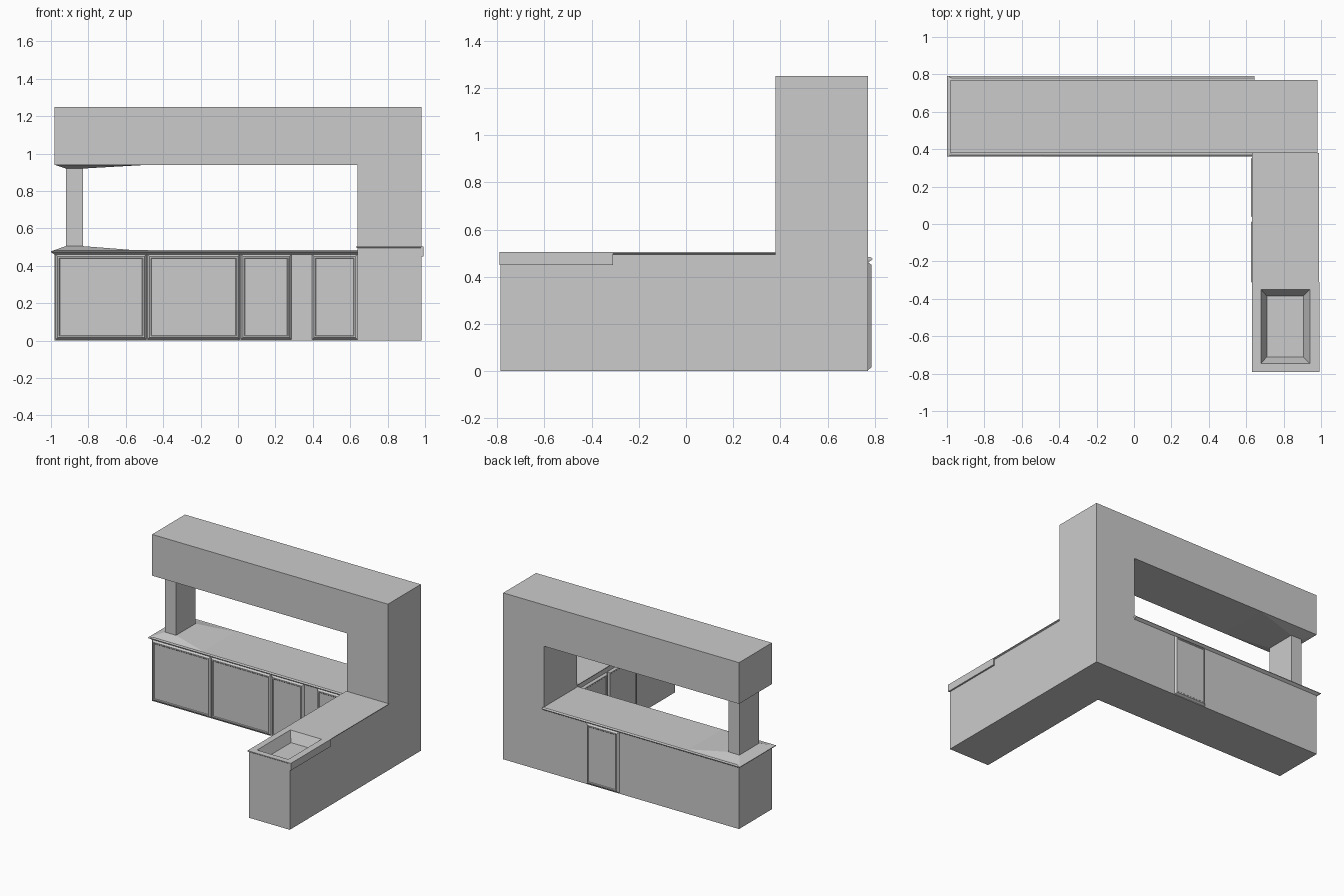
import bpy, bmesh
from math import pi
from mathutils import Matrix

if "Cube" in bpy.data.objects:
    bpy.data.objects.remove(bpy.data.objects["Cube"])


def finish(name, bm):
    bmesh.ops.recalc_face_normals(bm, faces=bm.faces)
    me = bpy.data.meshes.new(name)
    bm.to_mesh(me)
    bm.free()
    ob = bpy.data.objects.new(name, me)
    bpy.context.collection.objects.link(ob)
    return ob


def loft(name, rings, matrix=None):
    """Skin a stack of rectangles (x0, x1, y0, y1, z) and cap both ends."""
    bm = bmesh.new()
    loops = [[bm.verts.new(p) for p in ((a, c, z), (b, c, z), (b, d, z), (a, d, z))]
             for a, b, c, d, z in rings]
    for lo, hi in zip(loops, loops[1:]):
        for i in range(4):
            j = (i + 1) % 4
            bm.faces.new((lo[i], lo[j], hi[j], hi[i]))
    bm.faces.new(loops[0])
    bm.faces.new(loops[-1])
    if matrix:
        bm.transform(matrix)
    return finish(name, bm)


def box(name, x0, x1, y0, y1, z0, z1):
    return loft(name, [(x0, x1, y0, y1, z0), (x0, x1, y0, y1, z1)])


def door(name, u0, u1, matrix):
    """Bevelled panel with a shallow recess, drawn flat then stood up on a wall."""
    steps = [(0, 0), (.011, .015), (.019, .015), (.023, .011)]
    loft(name, [(u0 + i, u1 - i, .005 + i, .462 - i, h) for i, h in steps], matrix)


# C-shaped carcass: base run, tall end and overhead block
FRONT, BACK = .38, .77
profile = [(-.98, 0), (.98, 0), (.98, 1.25), (-.98, 1.25),
           (-.98, .94), (.64, .94), (.64, .465), (-.98, .465)]
bm = bmesh.new()
face = bm.faces.new([bm.verts.new((x, FRONT, z)) for x, z in profile])
ext = bmesh.ops.extrude_face_region(bm, geom=[face])
bmesh.ops.translate(bm, vec=(0, BACK - FRONT, 0),
                    verts=[v for v in ext["geom"] if isinstance(v, bmesh.types.BMVert)])
finish("cabinet_carcass", bm)

# counter with flared lip
loft("counter_top", [(-.98, .64, .38, .77, .46), (-1, .645, .36, .79, .473),
                     (-1, .645, .36, .79, .477), (-.97, .645, .37, .78, .484)])

# post with sloping foot and head
post = (-.92, -.83, .45, .68)
box("post", *post, .48, .94)
loft("post_foot", [(-1, -.48, .36, .79, .475), (-1, -.48, .36, .79, .478), (*post, .505)])
loft("post_head", [(-.98, -.48, .38, .77, .94), (*post, .92)])

# side wing with sunken basin
loft("wing_with_basin", [(.64, .98, -.785, .38, 0), (.64, .98, -.785, .38, .495),
                         (.632, .99, -.79, .38, .499), (.632, .99, -.79, .38, .504),
                         (.68, .94, -.745, -.35, .504), (.71, .905, -.71, -.385, .43)])
box("wing_edge_lip", .978, .992, -.79, -.31, .45, .504)

# doors: front run, one on the back, two inside the wing
to_front = Matrix.Translation((0, FRONT, 0)) @ Matrix.Rotation(pi / 2, 4, 'X')
to_back = Matrix.Translation((0, BACK, 0)) @ Matrix.Rotation(pi, 4, 'Z') @ Matrix.Rotation(pi / 2, 4, 'X')
to_wing = Matrix.Translation((.64, 0, 0)) @ Matrix.Rotation(-pi / 2, 4, 'Z') @ Matrix.Rotation(pi / 2, 4, 'X')
for i, (a, b) in enumerate([(-.975, -.49), (-.485, .01), (.015, .285), (.395, .64)]):
    door(f"front_door_{i + 1}", a, b, to_front)
door("back_door", -.285, -.015, to_back)
for i, (a, b) in enumerate([(-.36, -.03), (-.02, .32)]):
    door(f"wing_door_{i + 1}", a, b, to_wing)
